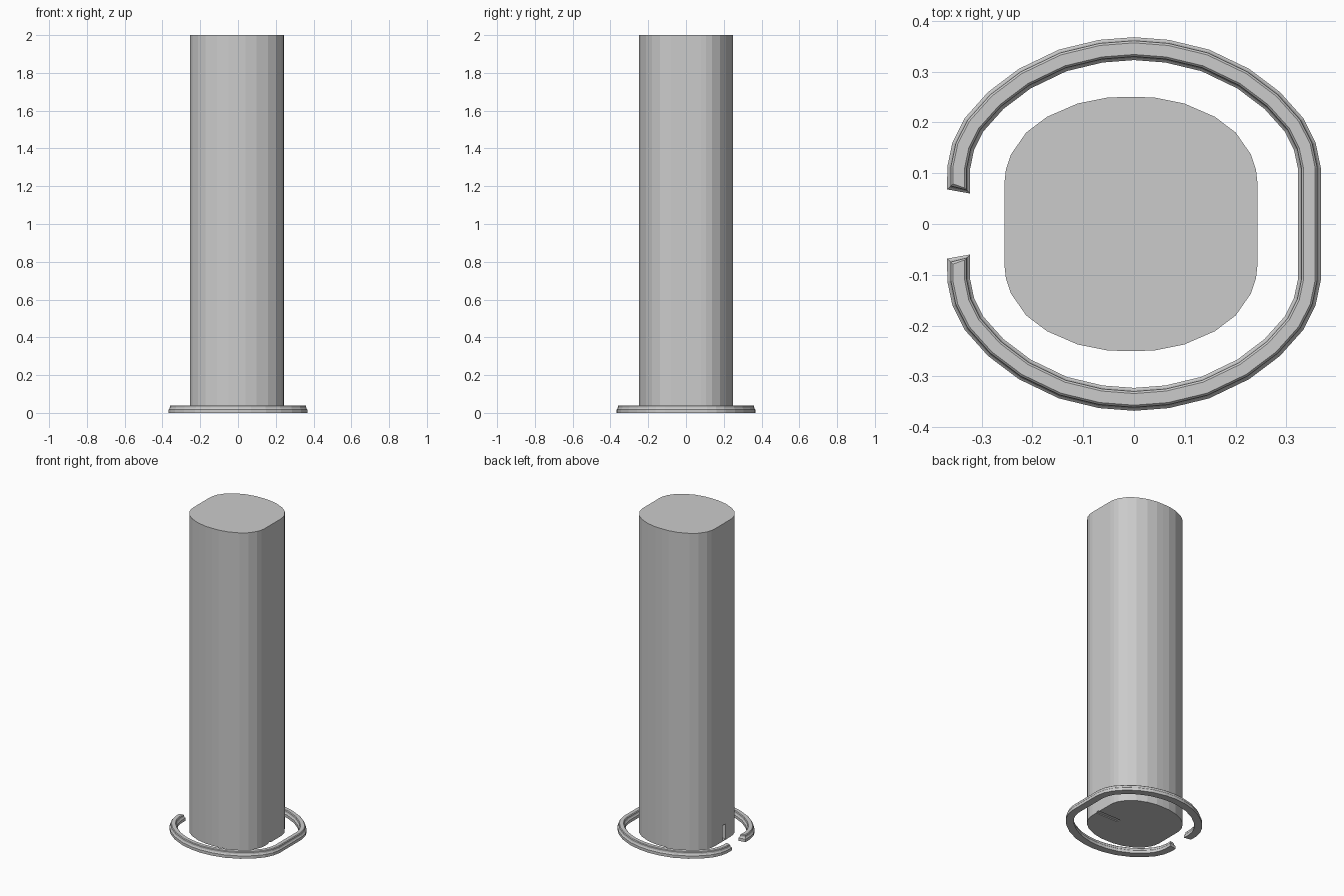
import bpy, bmesh
from mathutils import Vector

if "Cube" in bpy.data.objects:
    bpy.data.objects.remove(bpy.data.objects["Cube"])


def full_loop(quarter):
    """Mirror a +x/+y quarter (from the y axis to the x side) into a clockwise loop from -x to -x."""
    q = quarter
    right_top = q
    left_top = [(-x, y) for x, y in reversed(q) if x > 0]
    top = left_top + right_top
    bottom = [(x, -y) for x, y in reversed(top)]
    return top + bottom


def loft(name, layers):
    """Stack closed outlines of equal point count and cap both ends."""
    bm = bmesh.new()
    rings = [[bm.verts.new(p) for p in layer] for layer in layers]
    n = len(rings[0])
    for a, b in zip(rings, rings[1:]):
        for i in range(n):
            j = (i + 1) % n
            bm.faces.new((a[i], a[j], b[j], b[i]))
    caps = [bm.faces.new(rings[0]), bm.faces.new(rings[-1])]
    bmesh.ops.triangulate(bm, faces=caps)
    bmesh.ops.recalc_face_normals(bm, faces=bm.faces)
    mesh = bpy.data.meshes.new(name)
    bm.to_mesh(mesh)
    bm.free()
    obj = bpy.data.objects.new(name, mesh)
    bpy.context.collection.objects.link(obj)
    return obj


def cut_box(target, name, lo, hi):
    """Subtract an axis-aligned box from the target."""
    corners = [(lo[0], lo[1]), (hi[0], lo[1]), (hi[0], hi[1]), (lo[0], hi[1])]
    box = loft(name, [[(x, y, z) for x, y in corners] for z in (lo[2], hi[2])])
    box.hide_render = True
    box.hide_set(True)
    mod = target.modifiers.new(name, 'BOOLEAN')
    mod.operation = 'DIFFERENCE'
    mod.solver = 'EXACT'
    mod.object = box


# Column with a rounded-square section, set slightly towards -x
column_quarter = [(0, .25), (.045, .249), (.105, .237), (.165, .211), (.206, .18),
                  (.236, .137), (.246, .107), (.249, .08)]
section = full_loop(column_quarter)
column = loft("column", [[(x - .006, y, z) for x, y in section] for z in (0, 2)])

# Small slot in the side facing the opening, and a shallow groove underneath
cut_box(column, "slot_cutter", (-.30, -.03, .005), (-.225, .0, .10))
cut_box(column, "groove_cutter", (.086, -.045, -.02), (.30, -.02, .006))

# Open base ring: stepped profile swept along a centre line, ends stepped as well
ring_quarter = [(0, .345), (.065, .340), (.14, .322), (.215, .286), (.272, .243),
                (.315, .195), (.336, .153), (.345, .11)]
path = [Vector(p) for p in full_loop(ring_quarter)]
path = [Vector((-.345, .064))] + path + [Vector((-.345, -.064))]
HALF = .0225


def ring_outline(inset, z):
    pts = [p.copy() for p in path]
    pts[0].y += inset
    pts[-1].y -= inset
    outer, inner = [], []
    for i, p in enumerate(pts):
        a, b = pts[max(i - 1, 0)], pts[min(i + 1, len(pts) - 1)]
        t = (b - a).normalized()
        n = Vector((-t.y, t.x)) * (HALF - inset)
        outer.append(p + n)
        inner.append(p - n)
    # slanted ends
    for k, s in ((0, 1), (-1, -1)):
        outer[k].y += .004 * s
        inner[k].y -= .004 * s
    return [(p.x, p.y, z) for p in outer + inner[::-1]]


profile = [(0, 0), (0, .018), (.004, .022), (.006, .026), (.007, .036), (.011, .04)]
loft("base_ring", [ring_outline(i, z) for i, z in profile])
